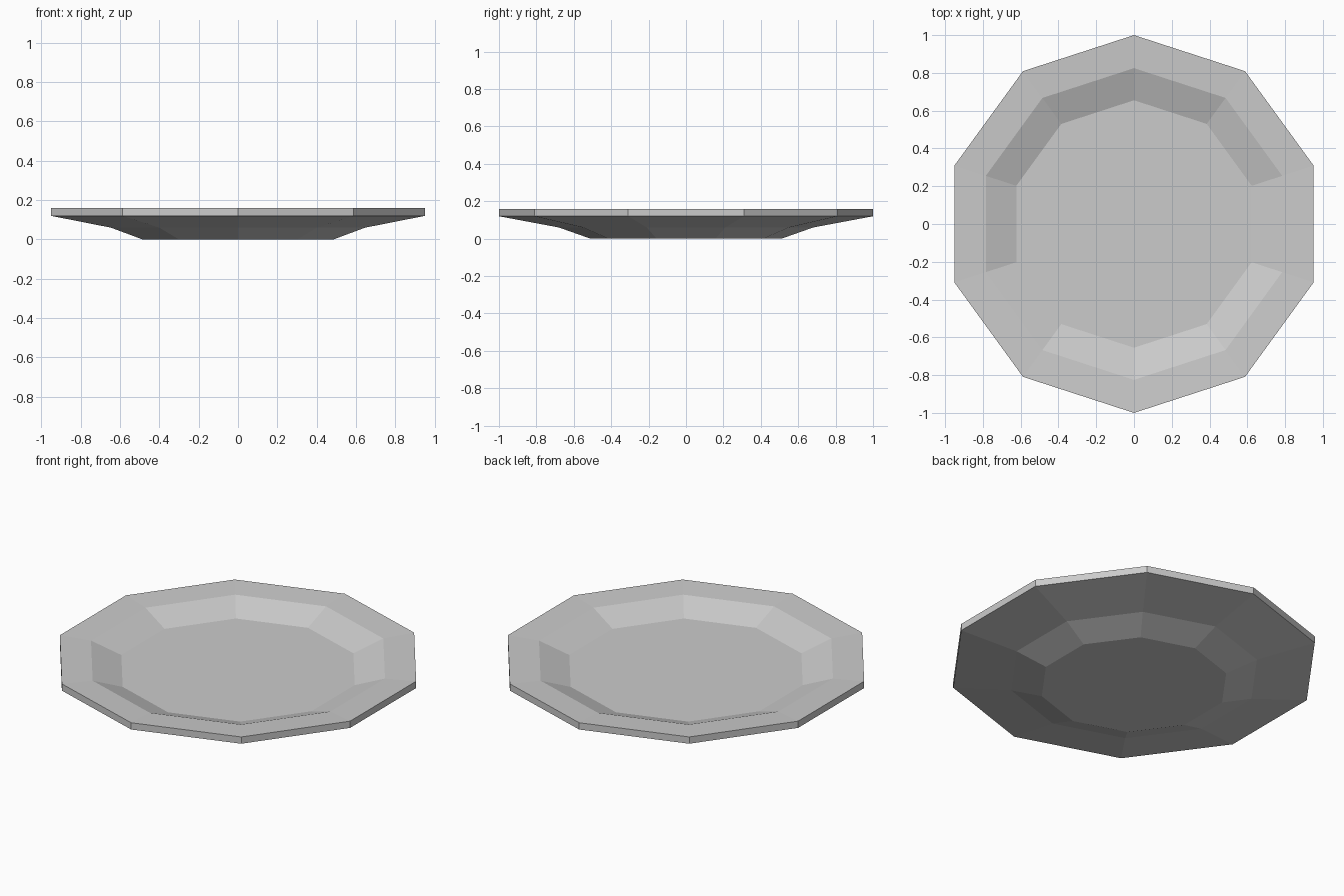
import bpy
import bmesh
from math import pi, sin, cos

cube = bpy.data.objects.get("Cube")
if cube:
    bpy.data.objects.remove(cube, do_unlink=True)

SIDES = 10

# Plate cross-section (radius, height), from the foot up over the rim to the well
PROFILE = [(0.51, 0.0), (0.68, 0.06), (1.0, 0.12),
           (1.0, 0.16), (0.825, 0.152), (0.655, 0.09)]

# Glazed grey material
grey = bpy.data.materials.new("light_grey")
grey.use_nodes = True
colour = (0.6, 0.6, 0.6, 1.0)
grey.diffuse_color = colour
grey.node_tree.nodes["Principled BSDF"].inputs["Base Color"].default_value = colour


def ring(bm, radius, height):
    """One ten-sided loop with a corner pointing to the back."""
    angles = [pi / 2 + 2 * pi * i / SIDES for i in range(SIDES)]
    return [bm.verts.new((radius * cos(a), radius * sin(a), height)) for a in angles]


# Plate body: bridge the rings, then close the foot and the well
bm = bmesh.new()
rings = [ring(bm, r, z) for r, z in PROFILE]
for low, high in zip(rings, rings[1:]):
    for i in range(SIDES):
        j = (i + 1) % SIDES
        bm.faces.new((low[i], low[j], high[j], high[i]))
bm.faces.new(rings[0][::-1])
bm.faces.new(rings[-1])
bmesh.ops.recalc_face_normals(bm, faces=bm.faces)

mesh = bpy.data.meshes.new("plate")
bm.to_mesh(mesh)
bm.free()
mesh.materials.append(grey)
plate = bpy.data.objects.new("plate", mesh)
bpy.context.collection.objects.link(plate)
